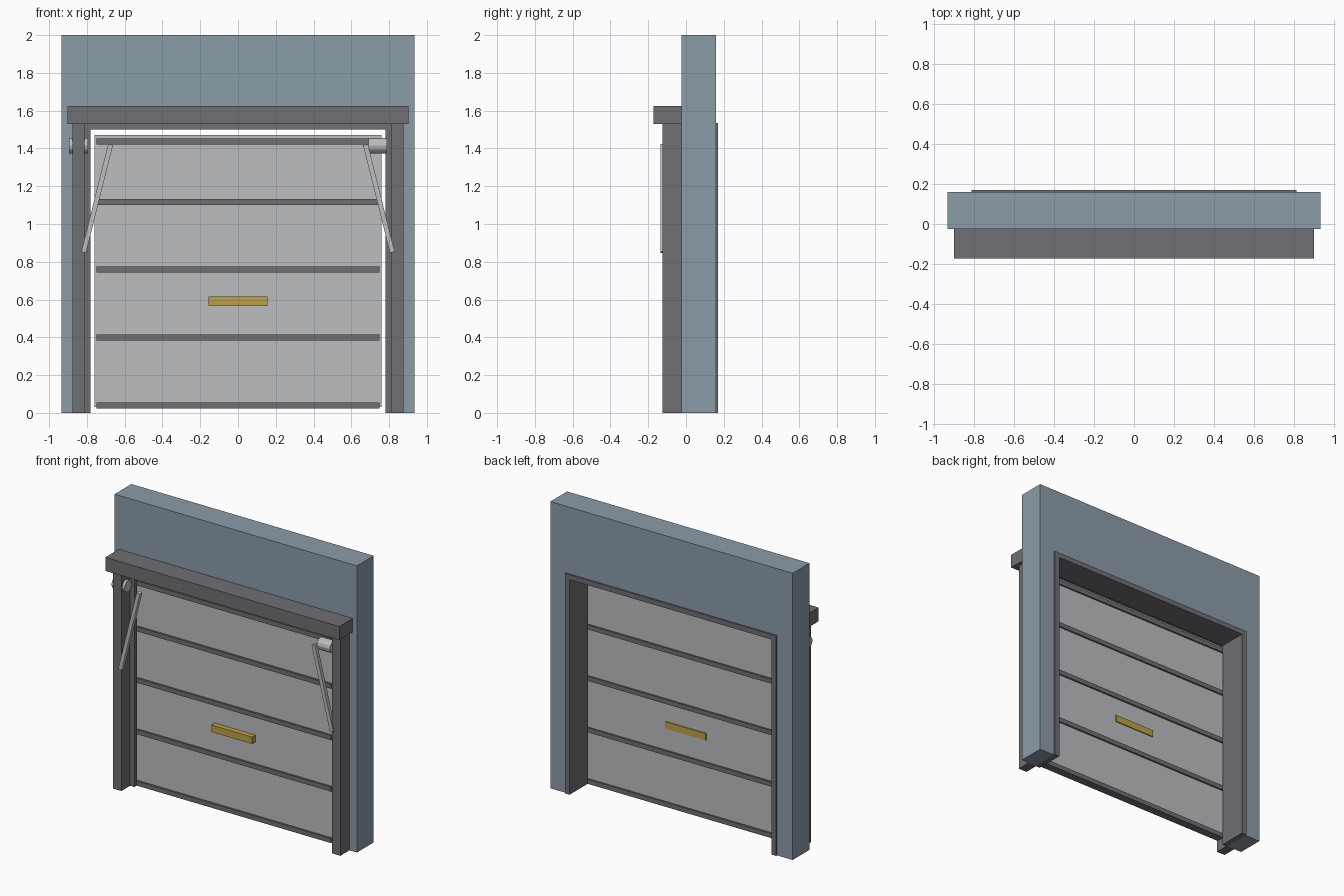
import bpy, bmesh, math
from mathutils import Matrix, Vector

if "Cube" in bpy.data.objects:
    bpy.data.objects.remove(bpy.data.objects["Cube"], do_unlink=True)


def material(name, rgb):
    # display values to linear
    col = [((c / 255 + 0.055) / 1.055) ** 2.4 for c in rgb] + [1]
    m = bpy.data.materials.new(name)
    m.use_nodes = True
    m.diffuse_color = col
    m.node_tree.nodes["Principled BSDF"].inputs["Base Color"].default_value = col
    return m


WALL = material("blue grey wall", (139, 156, 169))
DARK = material("dark grey metal", (111, 111, 117))
PANEL = material("light grey panel", (187, 189, 191))
STEEL = material("pale steel", (188, 190, 191))
GOLD = material("brass", (190, 160, 68))


def finish(name, bm, mat):
    bmesh.ops.recalc_face_normals(bm, faces=bm.faces)
    me = bpy.data.meshes.new(name)
    bm.to_mesh(me)
    bm.free()
    me.materials.append(mat)
    ob = bpy.data.objects.new(name, me)
    bpy.context.collection.objects.link(ob)
    return ob


def box(name, x, y, z, mat):
    """Box from (low, high) ranges on each axis."""
    bm = bmesh.new()
    size = [b - a for a, b in (x, y, z)]
    mid = [(a + b) / 2 for a, b in (x, y, z)]
    bmesh.ops.create_cube(bm, size=1, matrix=Matrix.Translation(mid) @ Matrix.Diagonal((*size, 1)))
    return finish(name, bm, mat)


def portal(name, outer, inner, y, mat):
    """Doorway outline with (half width, height) outside and inside, open at the floor."""
    (ow, oh), (iw, ih) = outer, inner
    outline = [(-ow, 0), (-ow, oh), (ow, oh), (ow, 0), (iw, 0), (iw, ih), (-iw, ih), (-iw, 0)]
    bm = bmesh.new()
    face = bm.faces.new([bm.verts.new((px, y[0], pz)) for px, pz in outline])
    ext = bmesh.ops.extrude_face_region(bm, geom=[face])["geom"]
    verts = [g for g in ext if isinstance(g, bmesh.types.BMVert)]
    bmesh.ops.translate(bm, verts=verts, vec=(0, y[1] - y[0], 0))
    return finish(name, bm, mat)


# Wall and the lining of its opening
portal("wall", (0.935, 2), (0.815, 1.535), (-0.025, 0.16), WALL)
portal("opening_lining", (0.815, 1.535), (0.78, 1.5), (-0.028, 0.17), DARK)

# Header box over the door
box("header_box", (-0.903, 0.903), (-0.173, -0.025), (1.53, 1.625), DARK)

# Door leaf with ribs that show on both faces
box("door_panel", (-0.76, 0.76), (-0.032, 0), (0.03, 1.47), PANEL)
for i in range(5):
    z = 0.04 + 0.35 * i + 0.009 * min(i, 3)
    if i == 4:
        z = 1.437
    box(f"door_rib_{i + 1}", (-0.75, 0.75), (-0.045, 0.012), (z - 0.016, z + 0.016), DARK)
box("handle", (-0.157, 0.157), (-0.07, 0.007), (0.567, 0.615), GOLD)

# Guide posts and slanted arms on both sides
for side, s in (("left", 1), ("right", -1)):
    box(f"{side}_guide_post", sorted((s * 0.813, s * 0.877)), (-0.125, -0.025), (0, 1.53), DARK)
    top, foot = Vector((s * 0.675, -0.122, 1.42)), Vector((s * 0.817, -0.122, 0.85))
    d = top - foot
    arm = box(f"{side}_arm", (-0.013, 0.013), (-0.013, 0.013), (-d.length / 2, d.length / 2), STEEL)
    arm.location = (top + foot) / 2
    arm.rotation_euler.y = math.atan2(d.x, d.z)

# Spring drums beside the posts
for side, x in (("left", 0.74), ("right", -0.845)):
    bm = bmesh.new()
    bmesh.ops.create_cone(bm, cap_ends=True, segments=12, radius1=0.041, radius2=0.041, depth=0.1,
                          matrix=Matrix.Translation((x, -0.075, 1.415)) @ Matrix.Rotation(math.pi / 2, 4, "Y"))
    finish(f"{side}_spring_drum", bm, STEEL)
